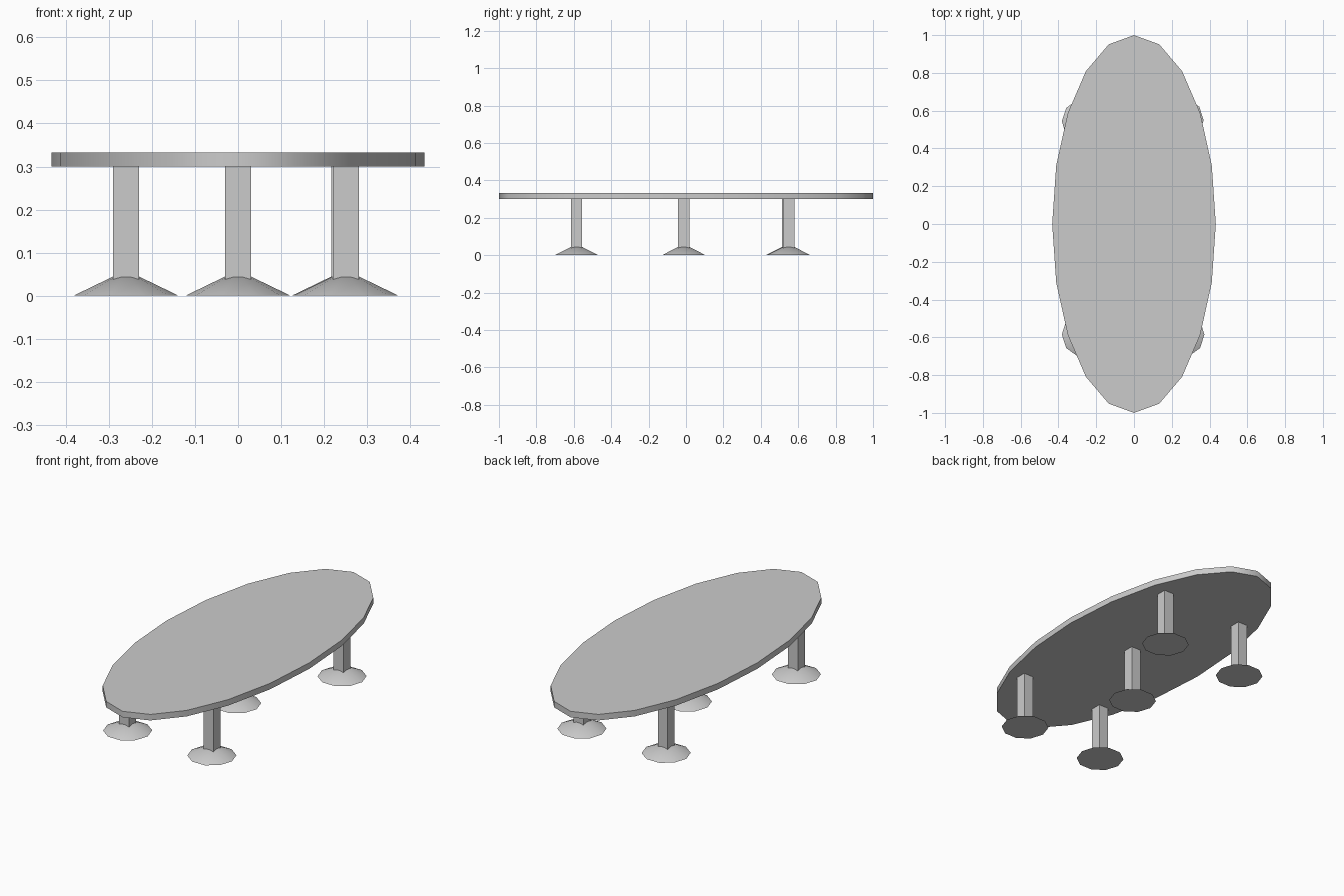
import bpy
import math

if "Cube" in bpy.data.objects:
    bpy.data.objects.remove(bpy.data.objects["Cube"])

TOP_BOTTOM, TOP_UPPER = 0.30, 0.333


def smooth(obj, angle=45):
    bpy.ops.object.shade_smooth_by_angle(angle=math.radians(angle))
    return obj


def apply_scale():
    bpy.ops.object.transform_apply(location=False, rotation=False, scale=True)


# Oval table top, a stretched 20-sided disc
bpy.ops.mesh.primitive_cylinder_add(
    vertices=20, radius=1, depth=TOP_UPPER - TOP_BOTTOM,
    location=(0, 0, (TOP_BOTTOM + TOP_UPPER) / 2))
table_top = bpy.context.object
table_top.name = "table_top"
table_top.scale = (0.433, 1, 1)
apply_scale()
smooth(table_top)


def add_leg(name, x, y):
    # Square post
    bottom = 0.015
    bpy.ops.mesh.primitive_cube_add(
        size=1, location=(x, y, (bottom + TOP_BOTTOM) / 2))
    post = bpy.context.object
    post.name = name + "_post"
    post.scale = (0.06, 0.06, TOP_BOTTOM - bottom)
    apply_scale()

    # Ten-sided conical foot, with a corner pointing along x
    bpy.ops.mesh.primitive_cone_add(
        vertices=10, radius1=0.122, radius2=0, depth=0.059,
        location=(x, y, 0.0295), rotation=(0, 0, math.pi / 2))
    foot = bpy.context.object
    foot.name = name + "_foot"
    smooth(foot)


# Four outer legs and one in the middle
add_leg("front_left_leg", -0.26, -0.585)
add_leg("front_right_leg", 0.251, -0.585)
add_leg("back_left_leg", -0.26, 0.543)
add_leg("back_right_leg", 0.247, 0.549)
add_leg("centre_leg", 0, -0.012)
